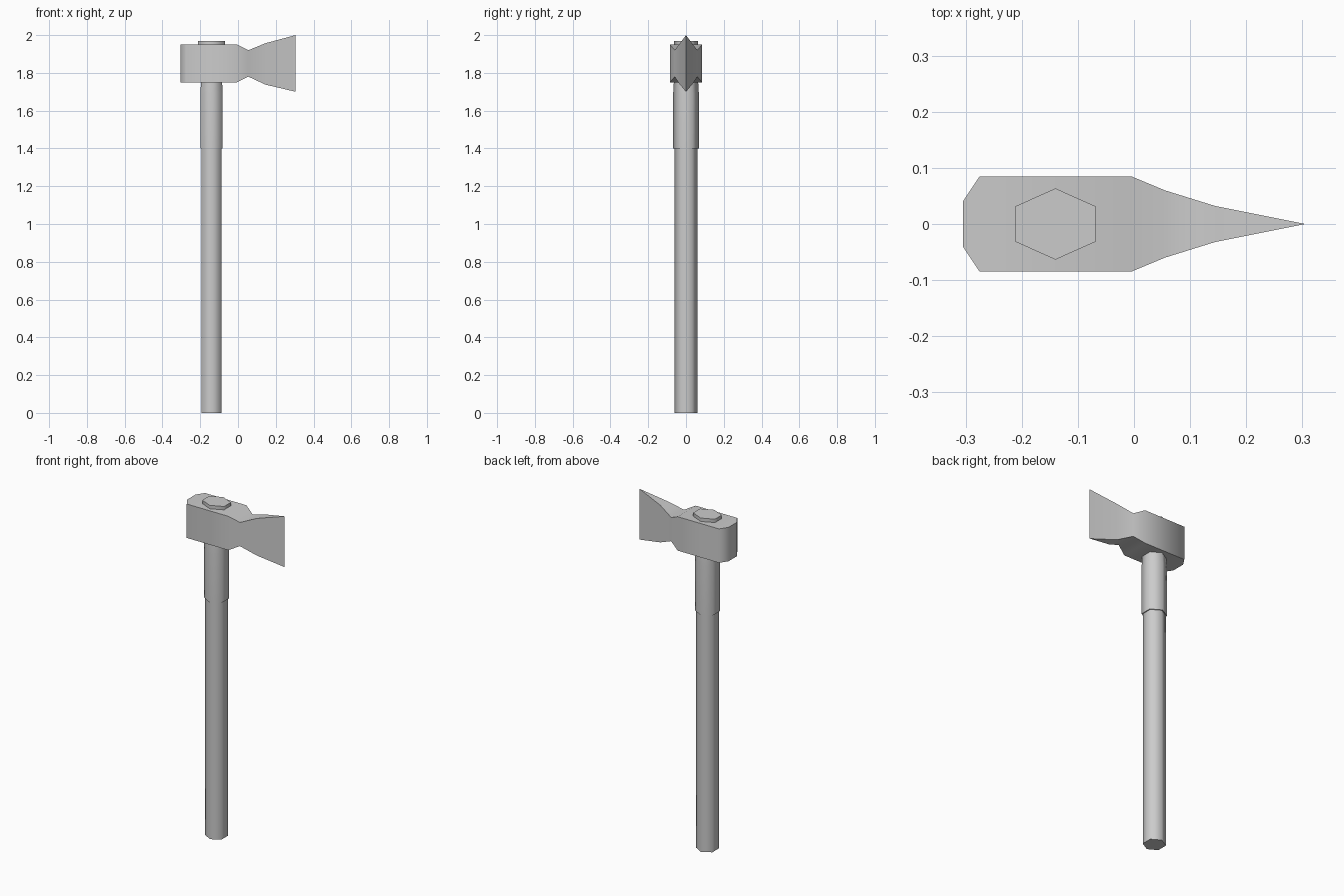
import bpy
import bmesh
from math import cos, sin, radians

cube = bpy.data.objects.get("Cube")
if cube:
    bpy.data.objects.remove(cube, do_unlink=True)

GREY = (0.6, 0.6, 0.6, 1.0)
grey = bpy.data.materials.new("plain grey")
grey.use_nodes = True
grey.diffuse_color = GREY
grey.node_tree.nodes["Principled BSDF"].inputs["Base Color"].default_value = GREY

AXIS_X = -0.14  # centre line of the handle


def finish(name, bm):
    bmesh.ops.recalc_face_normals(bm, faces=bm.faces)
    mesh = bpy.data.meshes.new(name)
    bm.to_mesh(mesh)
    bm.free()
    mesh.materials.append(grey)
    obj = bpy.data.objects.new(name, mesh)
    bpy.context.collection.objects.link(obj)
    bpy.ops.object.select_all(action='DESELECT')
    obj.select_set(True)
    bpy.context.view_layer.objects.active = obj
    bpy.ops.object.shade_smooth_by_angle(angle=radians(68))
    return obj


def loft(bm, rings):
    """Join rings of equal length and close both ends."""
    for a, b in zip(rings, rings[1:]):
        for i in range(len(a)):
            j = (i + 1) % len(a)
            bm.faces.new((a[i], a[j], b[j], b[i]))
    bm.faces.new(rings[0])
    bm.faces.new(rings[-1])


def hex_prism(name, sections):
    """Six-sided upright column from (z, x radius, y radius) sections."""
    bm = bmesh.new()
    rings = [[bm.verts.new((AXIS_X + rx * cos(radians(30 + 60 * i)),
                            ry * sin(radians(30 + 60 * i)), z))
              for i in range(6)] for z, rx, ry in sections]
    loft(bm, rings)
    return finish(name, bm)


# Handle, sleeve below the head, and the cap on top
hex_prism("handle", [(0, 0.062, 0.062), (1.8, 0.062, 0.062)])
hex_prism("sleeve", [(1.4, 0.068, 0.068), (1.69, 0.068, 0.068), (1.76, 0.064, 0.064)])
hex_prism("handle_cap", [(1.9, 0.082, 0.0635), (1.97, 0.082, 0.0635)])

# Axe head: x, half width, bottom, top of each section
sections = [
    (-0.305, 0.04, 1.75, 1.95),
    (-0.275, 0.085, 1.75, 1.95),
    (-0.005, 0.085, 1.75, 1.95),
    (0.055, 0.06, 1.78, 1.92),
    (0.145, 0.032, 1.738, 1.957),
    (0.305, 0.0, 1.70, 2.0),
]
bm = bmesh.new()
rings = [[bm.verts.new((x, y, z)) for y, z in ((-w, lo), (w, lo), (w, hi), (-w, hi))]
         for x, w, lo, hi in sections]
loft(bm, rings)
# Collapse the last section to the cutting edge
bmesh.ops.remove_doubles(bm, verts=bm.verts, dist=0.0001)
finish("axe_head", bm)
